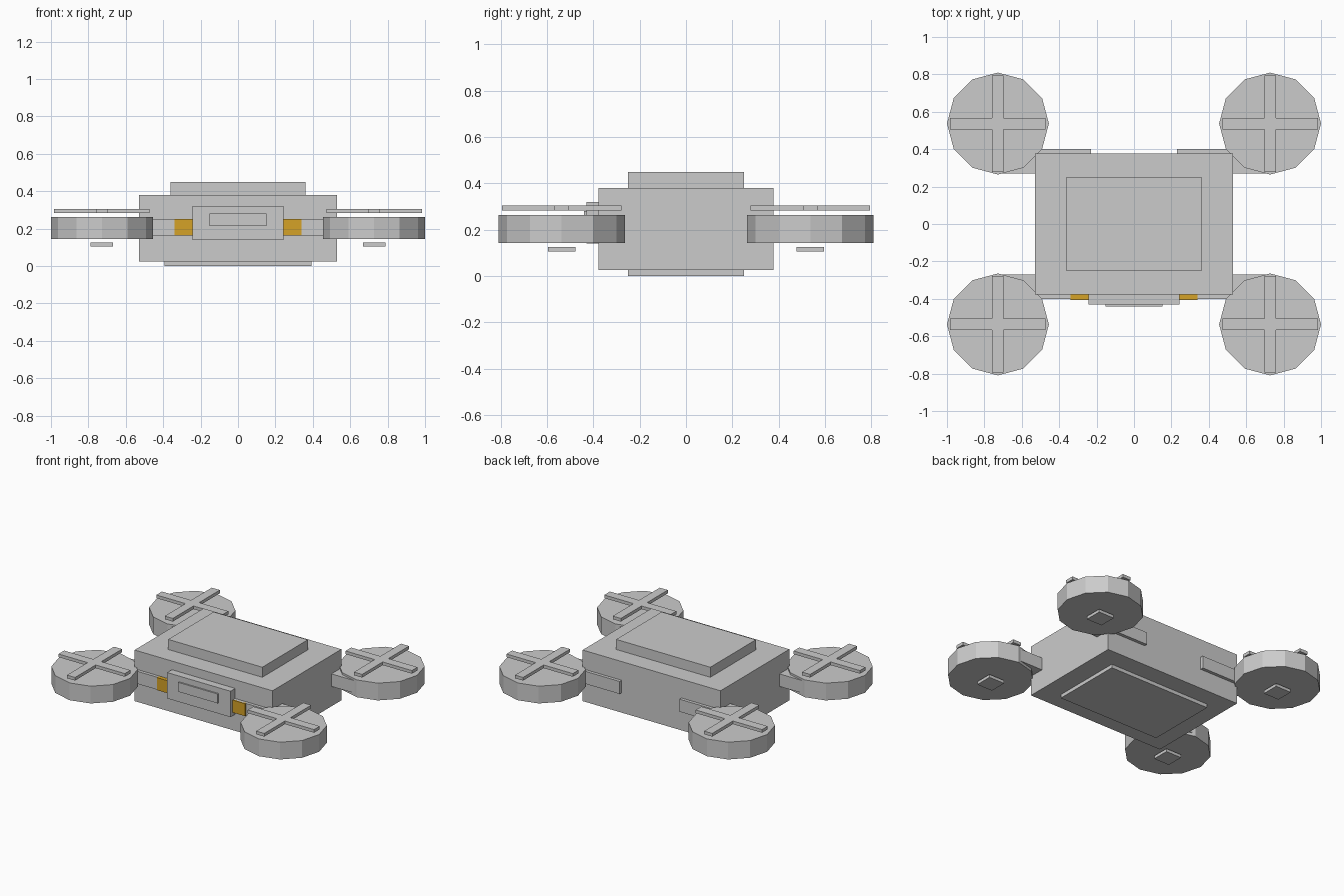
import bpy, math

if "Cube" in bpy.data.objects:
    bpy.data.objects.remove(bpy.data.objects["Cube"])


def box(name, x, y, z, mat=None):
    """Axis-aligned box from (min, max) ranges."""
    bpy.ops.mesh.primitive_cube_add(size=1, location=[(a + b) / 2 for a, b in (x, y, z)])
    ob = bpy.context.object
    ob.name = name
    ob.scale = [abs(b - a) for a, b in (x, y, z)]
    bpy.ops.object.transform_apply(location=False, rotation=False, scale=True)
    if mat:
        ob.data.materials.append(mat)
    return ob


amber = bpy.data.materials.new("amber")
amber.diffuse_color = (0.66, 0.36, 0.02, 1)
amber.use_nodes = True
amber.node_tree.nodes["Principled BSDF"].inputs["Base Color"].default_value = amber.diffuse_color

# Central hull with raised lid and belly plate
box("hull", (-0.53, 0.53), (-0.378, 0.378), (0.025, 0.38))
box("lid", (-0.362, 0.362), (-0.25, 0.25), (0.38, 0.45))
box("belly_plate", (-0.392, 0.392), (-0.25, 0.25), (0.0, 0.025))

# Front panel with sensor window
box("front_panel", (-0.243, 0.243), (-0.43, -0.37), (0.14, 0.32))
box("sensor_window", (-0.152, 0.152), (-0.44, -0.42), (0.215, 0.28))

for sx, side in ((-1, "left"), (1, "right")):
    # Front lamps
    box(f"lamp_{side}", (sx * 0.24, sx * 0.34), (-0.406, -0.37), (0.163, 0.25), amber)

    for sy, end in ((-1, "front"), (1, "back")):
        tag = f"{end}_{side}"
        cx, cy = sx * 0.7275, sy * 0.537
        # Arm joining hull and rotor housing
        box(f"arm_{tag}", (sx * 0.23, sx * 0.73), (sy * 0.27, sy * 0.40), (0.163, 0.25))
        # Twelve-sided rotor housing
        bpy.ops.mesh.primitive_cylinder_add(vertices=12, radius=0.2725, depth=0.12,
                                            location=(cx, cy, 0.203))
        bpy.context.object.name = f"rotor_housing_{tag}"
        # Crossed blades above, small foot pad below
        box(f"blade_long_{tag}", (cx - 0.255, cx + 0.255), (cy - 0.031, cy + 0.031), (0.282, 0.304))
        box(f"blade_cross_{tag}", (cx - 0.031, cx + 0.031), (cy - 0.258, cy + 0.258), (0.282, 0.304))
        box(f"foot_pad_{tag}", (cx - 0.06, cx + 0.06), (cy - 0.06, cy + 0.06), (0.105, 0.126))
